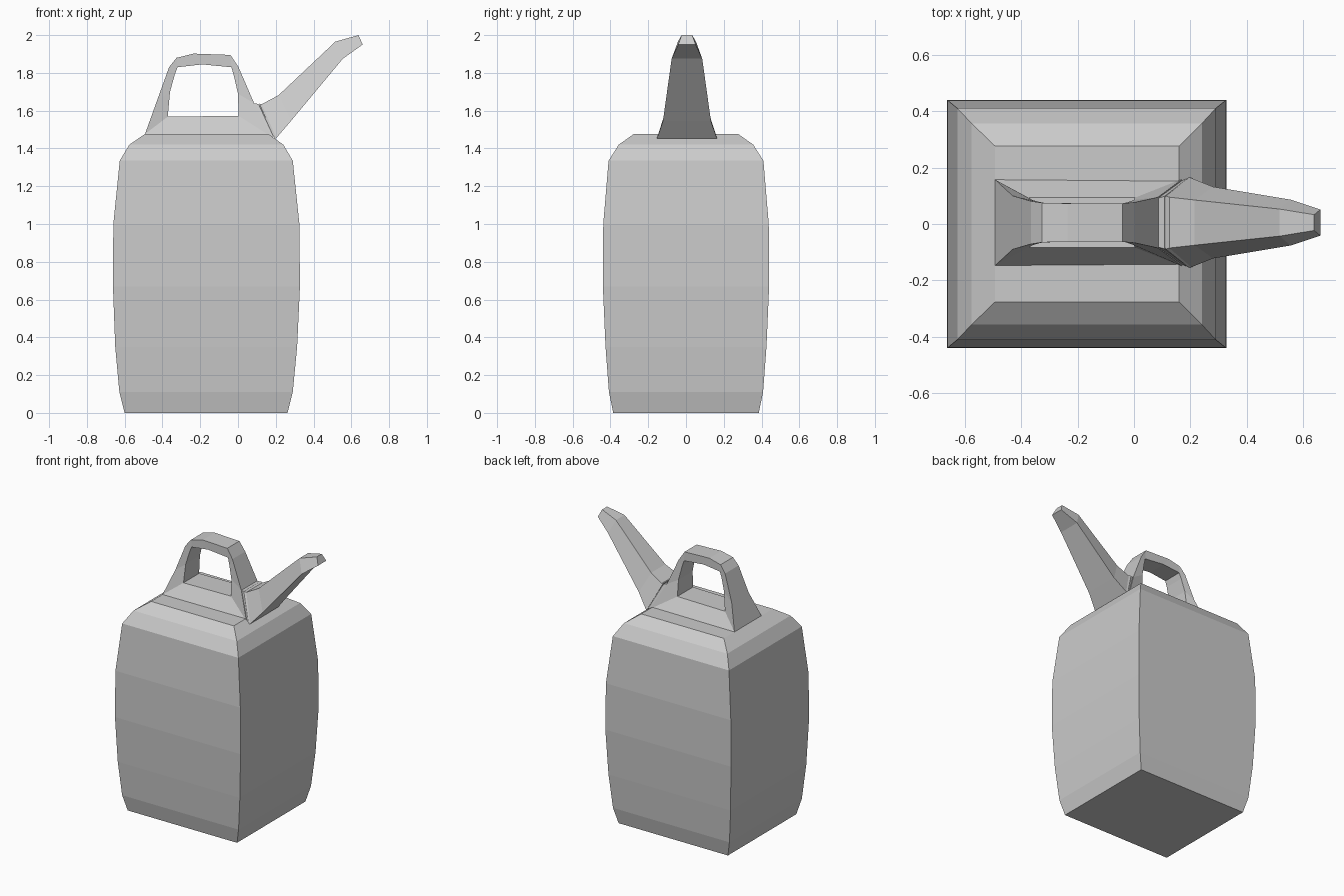
import bpy, bmesh

if "Cube" in bpy.data.objects:
    bpy.data.objects.remove(bpy.data.objects["Cube"])


def finish(bm, name):
    bmesh.ops.recalc_face_normals(bm, faces=bm.faces)
    mesh = bpy.data.meshes.new(name)
    bm.to_mesh(mesh)
    bm.free()
    obj = bpy.data.objects.new(name, mesh)
    bpy.context.collection.objects.link(obj)
    return obj


def loft(name, rings):
    """Skin four-sided rings and cap both ends."""
    bm = bmesh.new()
    loops = [[bm.verts.new(p) for p in ring] for ring in rings]
    for a, b in zip(loops, loops[1:]):
        for i in range(4):
            j = (i + 1) % 4
            bm.faces.new((a[i], a[j], b[j], b[i]))
    bm.faces.new(loops[0])
    bm.faces.new(loops[-1])
    return finish(bm, name)


YC = 0.005  # sideways centre of handle and spout

# Bulging square body: z, left x, right x, half depth
body = [(0, -.60, .262, .385), (.11, -.628, .29, .408), (.35, -.65, .313, .426),
        (.67, -.662, .328, .44), (1.0, -.66, .325, .438), (1.335, -.626, .29, .41),
        (1.42, -.575, .24, .356), (1.477, -.492, .16, .276)]
loft("jug_body", [[(l, -d, z), (r, -d, z), (r, d, z), (l, d, z)] for z, l, r, d in body])

# Handle: outer and inner outline stations as x, z, half width
outer = [(-.492, 1.477, .152), (-.43, 1.65, .095), (-.365, 1.83, .076), (-.325, 1.88, .07),
         (-.235, 1.902, .068), (-.04, 1.895, .068), (.003, 1.83, .072), (.085, 1.64, .09),
         (.172, 1.465, .155)]
inner = [(-.372, 1.568, .088), (-.36, 1.70, .08), (-.335, 1.79, .073), (-.32, 1.83, .07),
         (-.19, 1.845, .068), (-.035, 1.83, .068), (-.022, 1.785, .072), (0, 1.69, .08),
         (.003, 1.573, .088)]
bm = bmesh.new()
ring_pairs = []
for o, i in zip(outer, inner):
    ring_pairs.append([bm.verts.new((p[0], YC + s * p[2], p[1]))
                       for p, s in ((o, -1), (o, 1), (i, 1), (i, -1))])
for k, a in enumerate(ring_pairs):
    b = ring_pairs[(k + 1) % len(ring_pairs)]
    for i in range(4):
        j = (i + 1) % 4
        bm.faces.new((a[i], a[j], b[j], b[i]))
finish(bm, "handle")


def tube_ring(top, low):
    (tx, tz, tw), (lx, lz, lw) = top, low
    return [(tx, YC - tw, tz), (tx, YC + tw, tz), (lx, YC + lw, lz), (lx, YC - lw, lz)]


# Narrow joint between handle and spout
loft("spout_joint", [tube_ring((.08, 1.638, .085), (.165, 1.465, .148)),
                     tube_ring((.108, 1.636, .093), (.188, 1.462, .155)),
                     tube_ring((.118, 1.625, .085), (.194, 1.47, .148))])

# Tapering spout
loft("spout", [tube_ring((.112, 1.638, .094), (.195, 1.452, .16)),
               tube_ring((.125, 1.634, .09), (.203, 1.455, .158)),
               tube_ring((.215, 1.682, .08), (.28, 1.545, .127)),
               tube_ring((.515, 1.965, .048), (.555, 1.875, .081)),
               tube_ring((.638, 2.0, .028), (.66, 1.95, .046))])
